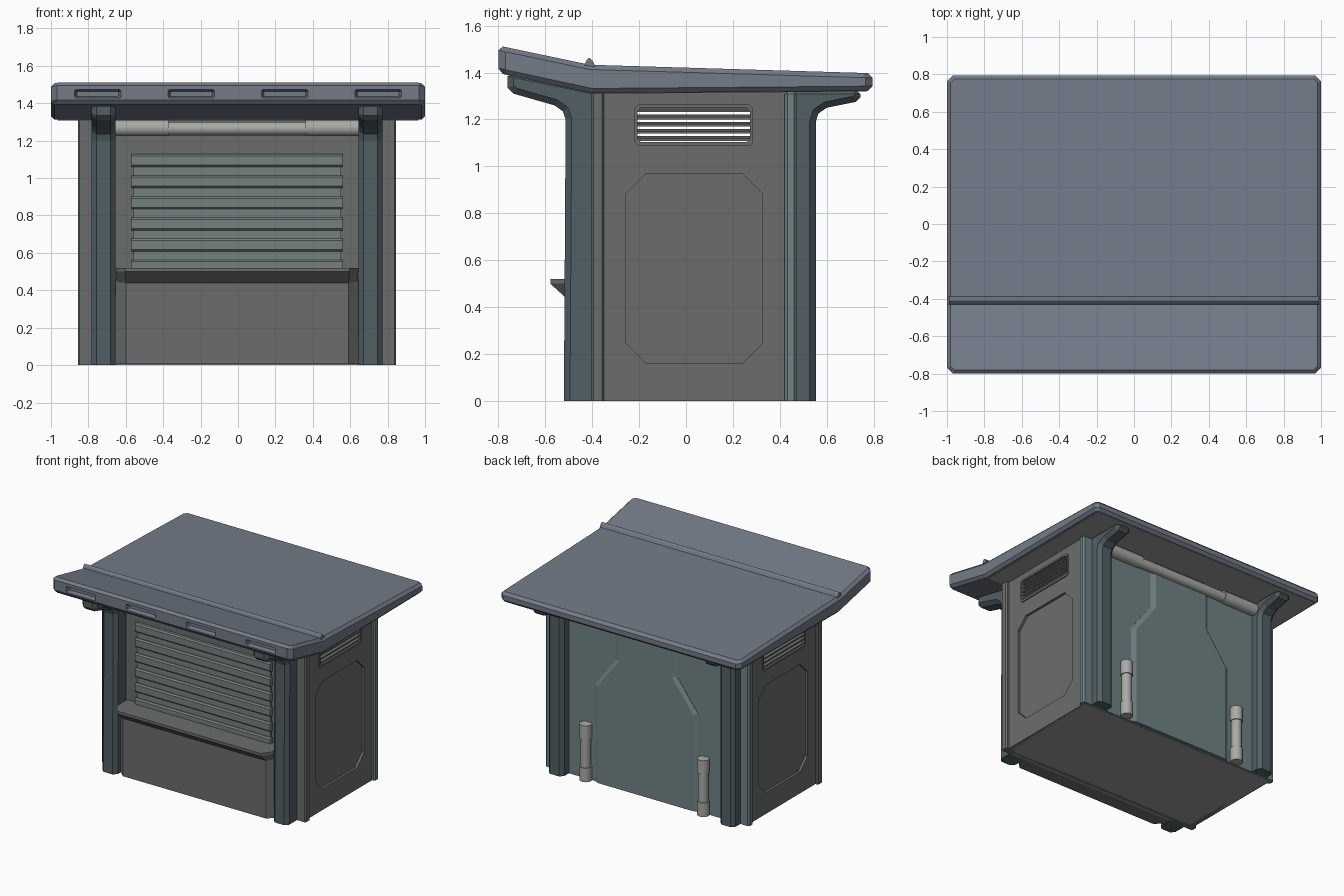
import bpy, bmesh, math

if "Cube" in bpy.data.objects:
    bpy.data.objects.remove(bpy.data.objects["Cube"])


def material(name, rgb):
    m = bpy.data.materials.new(name)
    m.diffuse_color = (*rgb, 1)
    m.use_nodes = True
    m.node_tree.nodes["Principled BSDF"].inputs["Base Color"].default_value = m.diffuse_color
    return m


BLUE = material("roof_blue", (0.175, 0.2, 0.25))
DARK = material("pillar_slate", (0.085, 0.115, 0.128))
TEAL = material("back_teal", (0.16, 0.225, 0.235))
SHUT = material("shutter_green", (0.18, 0.22, 0.212))
WALL = material("wall_grey", (0.148, 0.154, 0.153))
UNDER = material("underside_grey", (0.32, 0.325, 0.32))
TUBE = material("tube_grey", (0.4, 0.4, 0.39))


def loft(name, rings, mat=None, bevel=0, angle=50):
    """Solid through a list of matching 3D rings, with capped ends."""
    bm = bmesh.new()
    vs = [[bm.verts.new(p) for p in r] for r in rings]
    n = len(rings[0])
    for a, b in zip(vs, vs[1:]):
        for i in range(n):
            j = (i + 1) % n
            bm.faces.new((a[i], a[j], b[j], b[i]))
    bm.faces.new(vs[0])
    bm.faces.new(vs[-1])
    bmesh.ops.recalc_face_normals(bm, faces=bm.faces)
    me = bpy.data.meshes.new(name)
    bm.to_mesh(me)
    bm.free()
    o = bpy.data.objects.new(name, me)
    bpy.context.collection.objects.link(o)
    if mat:
        me.materials.append(mat)
    if bevel:
        add_bevel(o, bevel, angle)
    return o


def add_bevel(o, width, angle=50):
    m = o.modifiers.new("bevel", 'BEVEL')
    m.width, m.segments = width, 1
    m.limit_method, m.angle_limit = 'ANGLE', math.radians(angle)


def extrude(name, prof, axis, a, b, mat=None, bevel=0, angle=50):
    put = {'x': lambda p, t: (t, p[0], p[1]),
           'y': lambda p, t: (p[0], t, p[1]),
           'z': lambda p, t: (p[0], p[1], t)}[axis]
    return loft(name, [[put(p, t) for p in prof] for t in (a, b)], mat, bevel, angle)


def rect(a0, a1, b0, b1, c=0):
    """Rectangle, or octagon when a corner cut c is given."""
    if not c:
        return [(a0, b0), (a1, b0), (a1, b1), (a0, b1)]
    return [(a0 + c, b0), (a1 - c, b0), (a1, b0 + c), (a1, b1 - c),
            (a1 - c, b1), (a0 + c, b1), (a0, b1 - c), (a0, b0 + c)]


def box(name, x0, x1, y0, y1, z0, z1, mat=None, bevel=0):
    return extrude(name, rect(x0, x1, y0, y1), 'z', z0, z1, mat, bevel)


def cut(target, cutter, operation='DIFFERENCE'):
    cutter.hide_render = True
    cutter.hide_set(True)
    m = target.modifiers.new("cut", 'BOOLEAN')
    m.operation, m.object, m.solver = operation, cutter, 'EXACT'


def tube(name, loc, length, r, axis):
    rot = (0, math.pi / 2, 0) if axis == 'x' else (0, 0, 0)
    bpy.ops.mesh.primitive_cylinder_add(vertices=20, radius=r, depth=length, location=loc, rotation=rot)
    o = bpy.context.object
    o.name = name
    o.data.materials.append(TUBE)
    bpy.ops.object.shade_smooth_by_angle(angle=math.radians(35))


# Roof slab with bent front, cut corners and grey underside
roof = extrude("roof", [(-0.8, 1.515), (-0.41, 1.433), (0.795, 1.397),
                        (0.795, 1.322), (-0.4, 1.312), (-0.8, 1.398)], 'x', -1, 1, BLUE)
cut(roof, extrude("roof_corner_cutter", rect(-1.0005, 1.0005, -0.8005, 0.7955, 0.032), 'z', 1.2, 1.6), 'INTERSECT')
add_bevel(roof, 0.02)
extrude("roof_underside", [(-0.4, 1.309), (0.77, 1.319), (0.77, 1.33), (-0.4, 1.32)], 'x', -0.965, 0.965, UNDER)
extrude("roof_ridge", [(-0.432, 1.43), (-0.424, 1.453), (-0.412, 1.463),
                       (-0.4, 1.453), (-0.385, 1.425)], 'x', -0.99, 0.99, BLUE)
# Slots in the roof fascia
for i in range(4):
    x = -0.75 + i * 0.5
    cut(roof, loft(f"roof_slot_cutter_{i}", [
        [(u, y, v) for u, v in rect(x - w, x + w, 1.45 - h, 1.45 + h, 0.006)]
        for y, w, h in ((-0.82, 0.132, 0.028), (-0.77, 0.112, 0.014))]))

# Floor and front wall
box("floor", -0.82, 0.82, -0.4, 0.45, 0.0, 0.03, UNDER)
box("front_wall", -0.8, 0.8, -0.385, -0.355, 0, 1.315, WALL)

# Shutter with protruding bands
box("shutter", -0.555, 0.555, -0.398, -0.38, 0.5, 1.12, SHUT)
for i in range(6):
    top = 1.128 - i * 0.113
    b = max(top - 0.068, 0.5)
    extrude(f"shutter_band_{i}", [(-0.38, b), (-0.405, b), (-0.415, b + 0.01),
                                  (-0.415, top - 0.01), (-0.405, top), (-0.38, top)],
            'x', -0.564, 0.564, SHUT)


# Lower front panel and counter shelf, both with cut corners
def plan(z, w_back, w_front, y_mid, y_front):
    return [(-w_back, -0.38, z), (-w_back, y_mid, z), (-w_front, y_front, z),
            (w_front, y_front, z), (w_back, y_mid, z), (w_back, -0.38, z)]


loft("lower_panel", [plan(z, 0.65, 0.595, -0.46, -0.512) for z in (0.005, 0.46)], WALL)
loft("counter", [plan(0.44, 0.645, 0.595, -0.46, -0.512),
                 plan(0.5, 0.648, 0.6, -0.505, -0.578),
                 plan(0.52, 0.648, 0.6, -0.505, -0.578)], WALL)

# Back wall with raised stepped centre; the ground cutter trims feet flat
ground = box("ground_cutter", -1.5, 1.5, -1.5, 1.5, -0.5, 0)
back = box("back_wall", -0.85, 0.85, 0.42, 0.472, -0.1, 1.32, TEAL, 0.012)
cut(back, ground)


def stepped(y, g):
    half = [(0.395 + g, 0.001), (0.395 + g, 0.73), (0.22 + g, 0.965), (0.22 + g, 1.318)]
    return [(x, y, z) for x, z in half] + [(-x, y, z) for x, z in reversed(half)]


loft("back_raised_panel", [stepped(0.46, 0.035), stepped(0.474, 0.035), stepped(0.49, 0)], TEAL)

# Sides, mirrored
front_post = [(-0.521, -0.1), (-0.513, 1.2), (-0.525, 1.235), (-0.56, 1.26), (-0.735, 1.31),
              (-0.76, 1.335), (-0.76, 1.41), (-0.37, 1.33), (-0.37, -0.1)]
back_post = [(0.553, -0.1), (0.553, 1.19), (0.564, 1.225), (0.60, 1.25), (0.725, 1.275),
             (0.743, 1.295), (0.743, 1.335), (0.43, 1.335), (0.43, -0.1)]
for side, s in (("right", 1), ("left", -1)):
    for name, post in (("front", front_post), ("back", back_post)):
        cut(extrude(f"{name}_pillar_{side}", post, 'x', s * 0.65, s * 0.778, DARK, 0.026), ground)
    cut(extrude(f"corner_strip_{side}", rect(-0.402, -0.35, -0.1, 1.318), 'x',
                s * 0.76, s * 0.85, WALL, 0.008), ground)

    # Wall with cut-corner recess and open vent
    wall = extrude(f"side_wall_{side}", rect(-0.37, 0.44, 0, 1.318), 'x', s * 0.79, s * 0.828, WALL)
    cut(wall, extrude(f"side_recess_cutter_{side}", rect(-0.255, 0.325, 0.16, 0.97, 0.085),
                      'x', s * 0.81, s * 0.9))
    frame = extrude(f"vent_frame_{side}", rect(-0.22, 0.285, 1.088, 1.263, 0.015),
                    'x', s * 0.79, s * 0.836, WALL)
    hole = extrude(f"vent_hole_cutter_{side}", rect(-0.207, 0.272, 1.103, 1.25, 0.015),
                   'x', s * 0.7, s * 0.9)
    cut(wall, hole)
    cut(frame, hole)
    for i in range(5):
        z = 1.119 + i * 0.0305
        loft(f"vent_slat_{side}_{i}", [
            [(s * 0.785, y, z + 0.004), (s * 0.785, y, z + 0.01),
             (s * 0.828, y, z), (s * 0.828, y, z - 0.01)] for y in (-0.212, 0.277)], WALL)

    # Back canisters
    x = s * 0.49
    tube(f"canister_core_{side}", (x, 0.5, 0.22), 0.4, 0.036, 'z')
    for end, z in (("bottom", 0.058), ("top", 0.377)):
        tube(f"canister_{end}_{side}", (x, 0.5, z), 0.105, 0.043, 'z')

# Rails under the eaves
for name, y in (("front", -0.42), ("back", 0.495)):
    tube(f"{name}_rail_core", (0, y, 1.265), 1.3, 0.036, 'x')
    for side, s in (("right", 1), ("left", -1)):
        tube(f"{name}_rail_sleeve_{side}", (s * 0.512, y, 1.268), 0.29, 0.044, 'x')

# Booth body sits slightly left of the roof centre
for o in bpy.data.objects:
    if not o.name.startswith("roof"):
        o.location.x -= 0.005
